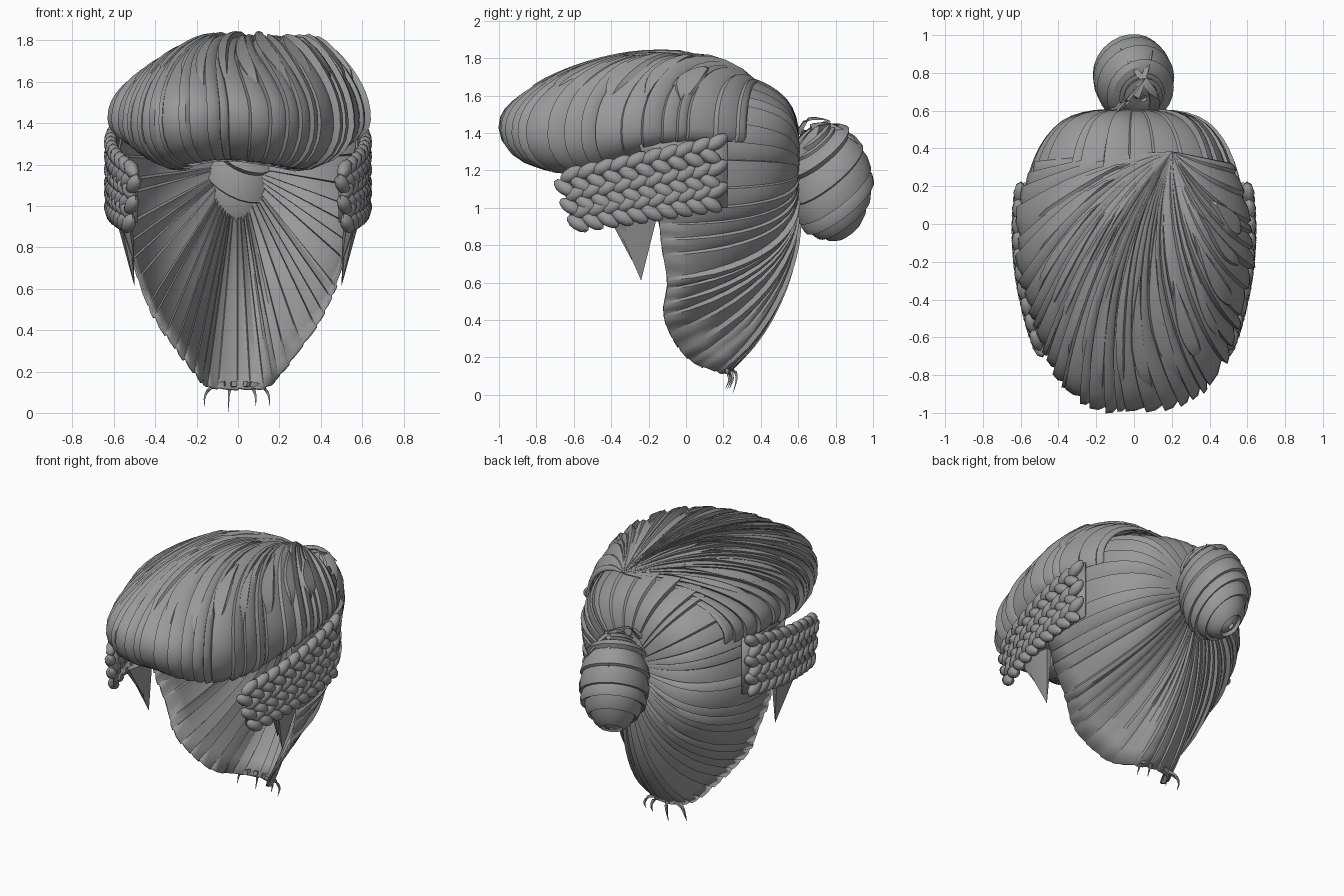
import bpy, bmesh, math, random
from mathutils import Vector, Matrix

if "Cube" in bpy.data.objects:
    bpy.data.objects.remove(bpy.data.objects["Cube"])

random.seed(4)
hair = bpy.data.materials.new("grey_hair")
hair.diffuse_color = (0.32, 0.32, 0.32, 1)
hair.use_nodes = True
hair.node_tree.nodes["Principled BSDF"].inputs["Base Color"].default_value = hair.diffuse_color


def finish(name, bm, thick=0.0, angle=32):
    bmesh.ops.remove_doubles(bm, verts=bm.verts, dist=0.0005)
    bmesh.ops.recalc_face_normals(bm, faces=bm.faces)
    me = bpy.data.meshes.new(name)
    bm.to_mesh(me)
    bm.free()
    me.materials.append(hair)
    ob = bpy.data.objects.new(name, me)
    bpy.context.collection.objects.link(ob)
    bpy.ops.object.select_all(action='DESELECT')
    ob.select_set(True)
    bpy.context.view_layer.objects.active = ob
    bpy.ops.object.shade_smooth_by_angle(angle=math.radians(angle))
    if thick:
        mod = ob.modifiers.new("thickness", 'SOLIDIFY')
        mod.thickness = thick
        mod.offset = 0
    return ob


def spline(pts, u, closed=False):
    """Smooth curve through points, u from 0 to 1."""
    n = len(pts)
    t = u * (n if closed else n - 1)
    i = math.floor(t) if closed else min(max(math.floor(t), 0), n - 2)
    f = t - i
    def g(k):
        return Vector(pts[k % n] if closed else pts[min(max(k, 0), n - 1)])
    a, b, c, d = g(i - 1), g(i), g(i + 1), g(i + 2)
    return 0.5 * (2 * b + (c - a) * f + (2 * a - 5 * b + 4 * c - d) * f ** 2
                  + (3 * b - a - 3 * c + d) * f ** 3)


def strands(name, surf, count, rows, lift, centre, closed=False, taper=True, thick=0.0):
    """Sheet of overlapping strands: each one rises to a step over the next."""
    bm = bmesh.new()
    edges = [0] + [(i + random.uniform(-0.38, 0.38)) / count for i in range(1, count)] + [1]
    cols = []
    for a, b in zip(edges, edges[1:]):
        high = lift * random.uniform(0.5, 1.3)
        for k, h in ((0.05, 0), (0.5, 0.75), (0.97, 1)):
            col = []
            for j in range(rows + 1):
                v = j / rows
                p = surf(a + (b - a) * k, v)
                fade = min(1, 3 * v, 0.35 + 4 * (1 - v)) if taper else 1
                col.append(bm.verts.new(p + (p - centre).normalized() * high * h * fade))
            cols.append(col)
    pairs = list(zip(cols, cols[1:])) + ([(cols[-1], cols[0])] if closed else [])
    for c, d in pairs:
        for j in range(rows):
            bm.faces.new((c[j], c[j + 1], d[j + 1], d[j]))
    return finish(name, bm, thick)


# Back hair: strands fan out from the knot to the open front rim
knot = Vector((0, 0.6, 1.2))
half = [(.14, .16, .13), (.2, .02, .19), (.3, -.08, .32), (.39, -.12, .45), (.46, -.1, .6),
        (.52, -.13, .8), (.55, -.15, .97), (.57, -.2, 1.15), (.56, -.25, 1.35),
        (.47, -.3, 1.55), (.25, -.35, 1.68)]
rim = [(0, .22, .12)] + half + [(0, -.35, 1.73)] + [(-x, y, z) for x, y, z in reversed(half)]


def back_surface(u, v):
    b = spline(rim, u, True)
    w = min(1, max(0, (1.0 - b.z) / 0.7))
    e = 2 / (2.9 + 0.7 * min(1, max(0, (b.z - 1.2) / 0.4)))
    a = v * math.pi / 2
    out = (1 - w) * math.sin(a) ** e + w * v
    drop = (1 - w) * (1 - max(0, math.cos(a)) ** e) + w * v ** 2.8
    return Vector((b.x * out, knot.y + (b.y - knot.y) * drop, knot.z + (b.z - knot.z) * out))


strands("back_hair", back_surface, 46, 14, 0.025, Vector((0, 0, 1.1)), closed=True, thick=0.012)

# Swept top: strands run from the crown over the dome and curl under the fringe
crown = Vector((.2, .38, 1.67))
edge = [(.51, .32, 1.4), (.59, .05, 1.42), (.6, -.25, 1.41), (.53, -.53, 1.38), (.42, -.79, 1.38),
        (.24, -.93, 1.4), (0, -.97, 1.42), (-.19, -.95, 1.42), (-.35, -.85, 1.4),
        (-.44, -.69, 1.38), (-.51, -.5, 1.38), (-.58, -.25, 1.41), (-.59, .05, 1.42),
        (-.51, .32, 1.4)]


def dome(u, r):
    """Point on the dome; r is 0 at the crown and 1 at the outer edge."""
    u = min(1, max(0, u + 0.2 * math.sin(math.pi * u) * (1 - r)))
    b = spline(edge, u)
    body = min(1, 4.5 * u, 4.5 * (1 - u))
    n = 2 + 0.7 * body
    drop = 1 - max(0, 1 - r ** n) ** (1 / n)
    p = crown.lerp(b, r)
    p.z = crown.z + (b.z - crown.z) * drop + 0.145 * body * math.sin(math.pi * r ** 0.8)
    return p


def top_surface(u, v):
    if v <= 0.75:
        return dome(u, math.sin(v / 0.75 * math.pi / 2))
    b = spline(edge, u)
    front = min(1, max(0, (-b.y - 0.1) / 0.5))
    t = (v - 0.75) / 0.25
    inward = Vector((-b.x, -0.2 - b.y, 0)).normalized() * (0.06 + 0.24 * front) * t ** 1.8
    fall = (0.07 + 0.13 * front) * math.sin(t * math.pi / 2)
    return b + inward - Vector((0, 0, fall))


strands("swept_top", top_surface, 38, 20, 0.03, Vector((0, -.25, 1.3)), thick=0.012)


# Loose pointed locks lying over the swept top
def lock(bm, u, r0, r1, width):
    rows = []
    for j in range(13):
        t = j / 12
        r = r0 + (r1 - r0) * t
        w = width * (0.03 + math.sin(math.pi * t ** 1.3))
        row = []
        for k, h in ((-1, -0.005), (-0.3, 0.035), (0.8, 0.04), (1, -0.005)):
            p = dome(min(1, max(0, u + k * w)), r)
            h *= min(1, 5 * t + 0.2, 5 * (1 - t) + 0.1)
            row.append(bm.verts.new(p + (p - Vector((0, -.25, 1.2))).normalized() * h))
        rows.append(row)
    for a, b in zip(rows, rows[1:]):
        for k in range(3):
            bm.faces.new((a[k], a[k + 1], b[k + 1], b[k]))


bm = bmesh.new()
for i in range(16):
    lock(bm, 0.1 + 0.8 * i / 15, random.uniform(0.15, 0.5), random.uniform(0.9, 0.98),
         random.uniform(0.016, 0.028))
finish("loose_locks", bm)

# Bun: tilted rings of wrapped strands
tilt = Matrix.Rotation(0.5, 3, 'X') @ Matrix.Rotation(0.25, 3, 'Y')
bun_centre = Vector((0, .765, 1.14))


def bun_surface(u, v):
    th, ph = math.pi * (0.02 + 0.96 * u), 2 * math.pi * v
    d = tilt @ Vector((math.sin(th) * math.cos(ph), math.sin(th) * math.sin(ph), math.cos(th)))
    return bun_centre + Vector((d.x * 0.2, d.y * 0.215, d.z * 0.3))


strands("bun", bun_surface, 9, 24, 0.022, bun_centre, taper=False)


# Tapered wisps and wraps
def wisp(name, pts, radius):
    bm = bmesh.new()
    rings = []
    for j in range(9):
        p = spline(pts, j / 8)
        d = (spline(pts, min(1, j / 8 + .05)) - spline(pts, max(0, j / 8 - .05))).normalized()
        s = d.orthogonal().normalized()
        q = d.cross(s)
        r = radius * (1.03 - j / 8)
        rings.append([bm.verts.new(p + (s * math.cos(a) + q * math.sin(a)) * r)
                      for a in (0, math.pi / 2, math.pi, math.pi * 1.5)])
    for a, b in zip(rings, rings[1:]):
        for k in range(4):
            bm.faces.new((a[k], a[(k + 1) % 4], b[(k + 1) % 4], b[k]))
    bm.faces.new(rings[0])
    bm.faces.new(rings[-1])
    finish(name, bm, angle=60)


for x, y, z in ((-.16, .22, .03), (-.045, .25, .005), (.085, .23, .03), (.15, .21, .03)):
    wisp("nape_wisp", [(x * .4, .21, .14), (x * .8, y + .01, .125), (x, y + .02, .08), (x, y, z)], .018)
wisp("bun_wisp", [(-.08, .6, 1.4), (-.04, .65, 1.47), (.02, .72, 1.475), (.07, .78, 1.46)], .018)
wisp("bun_wrap", [(-.1, .6, 1.28), (0, .67, 1.42), (.06, .8, 1.43), (.1, .92, 1.34)], .05)
wisp("bun_wrap", [(.1, .6, 1.28), (.1, .7, 1.41), (0, .82, 1.43), (-.07, .93, 1.32)], .045)


# Side braids: three rows of slanted lobes, with a backing and a pointed sideburn
def side_x(y):
    return 0.615 - 0.29 * (y + 0.03) ** 2


for s, side in ((1, "right"), (-1, "left")):
    bm = bmesh.new()
    for front, back, start in ((1.14, 1.32, -.64), (1.04, 1.18, -.61), (.95, 1.06, -.57)):
        for i in range(10):
            for up in (1, -1):
                t = (i + (0.3 if up > 0 else -0.1)) / 9.5
                y = start + (.18 - start) * t
                z = front + (back - front) * t + up * 0.033
                turn = Matrix.Rotation(s * 0.58 * (y + 0.03), 4, 'Z')
                m = (Matrix.Translation((s * side_x(y), y, z)) @ turn
                     @ Matrix.Rotation(up * 0.55, 4, 'X') @ Matrix.Diagonal((.034, .07, .037, 1)))
                bmesh.ops.create_uvsphere(bm, u_segments=8, v_segments=6, radius=1, matrix=m)
    finish(side + "_braids", bm, angle=50)

    bm = bmesh.new()
    cols = []
    for i in range(11):
        t = i / 10
        y = -.62 + .84 * t
        cols.append([bm.verts.new((s * (side_x(y) - .02), y, z))
                     for z in (.92 + .08 * t, 1.2 + .18 * t)])
    for a, b in zip(cols, cols[1:]):
        bm.faces.new((a[0], b[0], b[1], a[1]))
    finish(side + "_braid_backing", bm, 0.015)

    bm = bmesh.new()
    for y, tip_y, tip_z, w in ((-.27, -.24, .61, .13), (-.33, -.29, .72, .09)):
        ring = [bm.verts.new((s * (.55 + .04 * math.cos(a)), y + w * math.sin(a), .94))
                for a in [k * math.pi / 3 for k in range(6)]]
        tip = bm.verts.new((s * .5, tip_y, tip_z))
        bm.faces.new(ring)
        for k in range(6):
            bm.faces.new((ring[k], ring[(k + 1) % 6], tip))
    finish(side + "_sideburn", bm)
